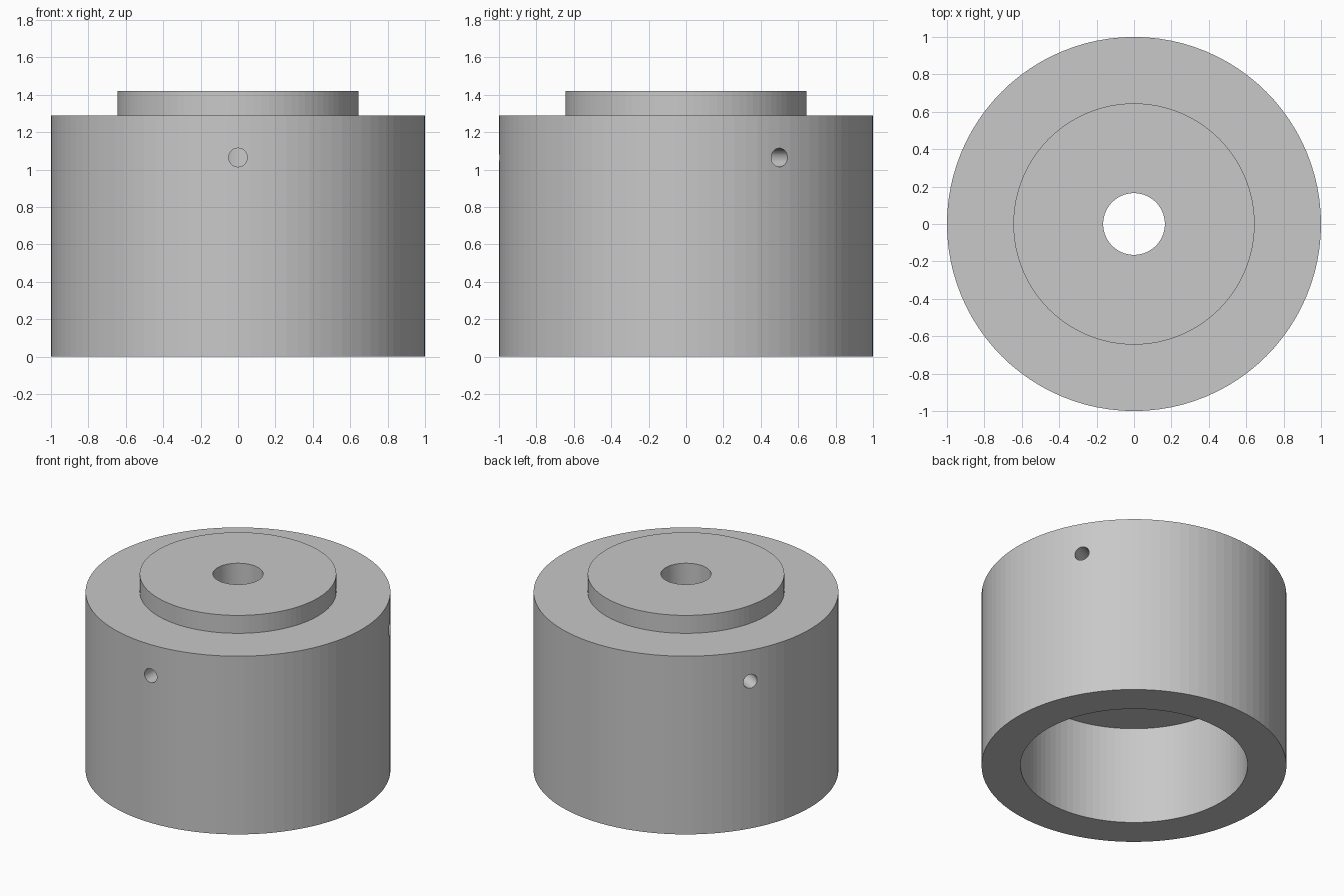
import bpy
import bmesh
from math import radians, tau
from mathutils import Matrix

cube = bpy.data.objects.get("Cube")
if cube:
    bpy.data.objects.remove(cube, do_unlink=True)

SEGMENTS = 96
BODY_R, BOSS_R, CAVITY_R, BORE_R = 1.0, 0.645, 0.745, 0.165
BODY_TOP, BOSS_TOP, CAVITY_TOP = 1.29, 1.42, 0.71
HOLE_R, HOLE_Z = 0.05, 1.065

grey = bpy.data.materials.new("plain grey")
grey.use_nodes = True
grey.diffuse_color = (0.58, 0.58, 0.58, 1)
grey.node_tree.nodes["Principled BSDF"].inputs["Base Color"].default_value = grey.diffuse_color


def add_object(name, bm):
    bmesh.ops.recalc_face_normals(bm, faces=bm.faces[:])
    mesh = bpy.data.meshes.new(name)
    bm.to_mesh(mesh)
    bm.free()
    mesh.materials.append(grey)
    obj = bpy.data.objects.new(name, mesh)
    bpy.context.collection.objects.link(obj)
    return obj


def lathe(name, profile):
    """Revolve a closed (radius, height) outline around z."""
    bm = bmesh.new()
    verts = [bm.verts.new((r, 0, z)) for r, z in profile]
    edges = [bm.edges.new((v, verts[i - 1])) for i, v in enumerate(verts)]
    bmesh.ops.spin(bm, geom=verts + edges, cent=(0, 0, 0), axis=(0, 0, 1),
                   angle=tau, steps=SEGMENTS, use_merge=True)
    bmesh.ops.remove_doubles(bm, verts=bm.verts[:], dist=0.0001)
    return add_object(name, bm)


# Stepped hub: hollow skirt, raised boss and central bore in one outline
hub = lathe("stepped_hub", [
    (CAVITY_R, 0), (BODY_R, 0), (BODY_R, BODY_TOP), (BOSS_R, BODY_TOP),
    (BOSS_R, BOSS_TOP), (BORE_R, BOSS_TOP), (BORE_R, CAVITY_TOP),
    (CAVITY_R, CAVITY_TOP),
])

# Three radial screw holes, running from the outside into the bore
bm = bmesh.new()
for angle in (-90, 30, 150):
    place = (Matrix.Rotation(radians(angle), 4, "Z")
             @ Matrix.Translation((0.6, 0, HOLE_Z))
             @ Matrix.Rotation(radians(90), 4, "Y"))
    bmesh.ops.create_cone(bm, cap_ends=True, segments=32, radius1=HOLE_R,
                          radius2=HOLE_R, depth=1.02, matrix=place)
cutter = add_object("screw_hole_cutter", bm)
cutter.hide_render = True

cut = hub.modifiers.new("screw holes", "BOOLEAN")
cut.operation = "DIFFERENCE"
cut.solver = "EXACT"
cut.object = cutter
bpy.context.view_layer.objects.active = hub
hub.select_set(True)
bpy.ops.object.modifier_apply(modifier=cut.name)
bpy.data.objects.remove(cutter, do_unlink=True)
